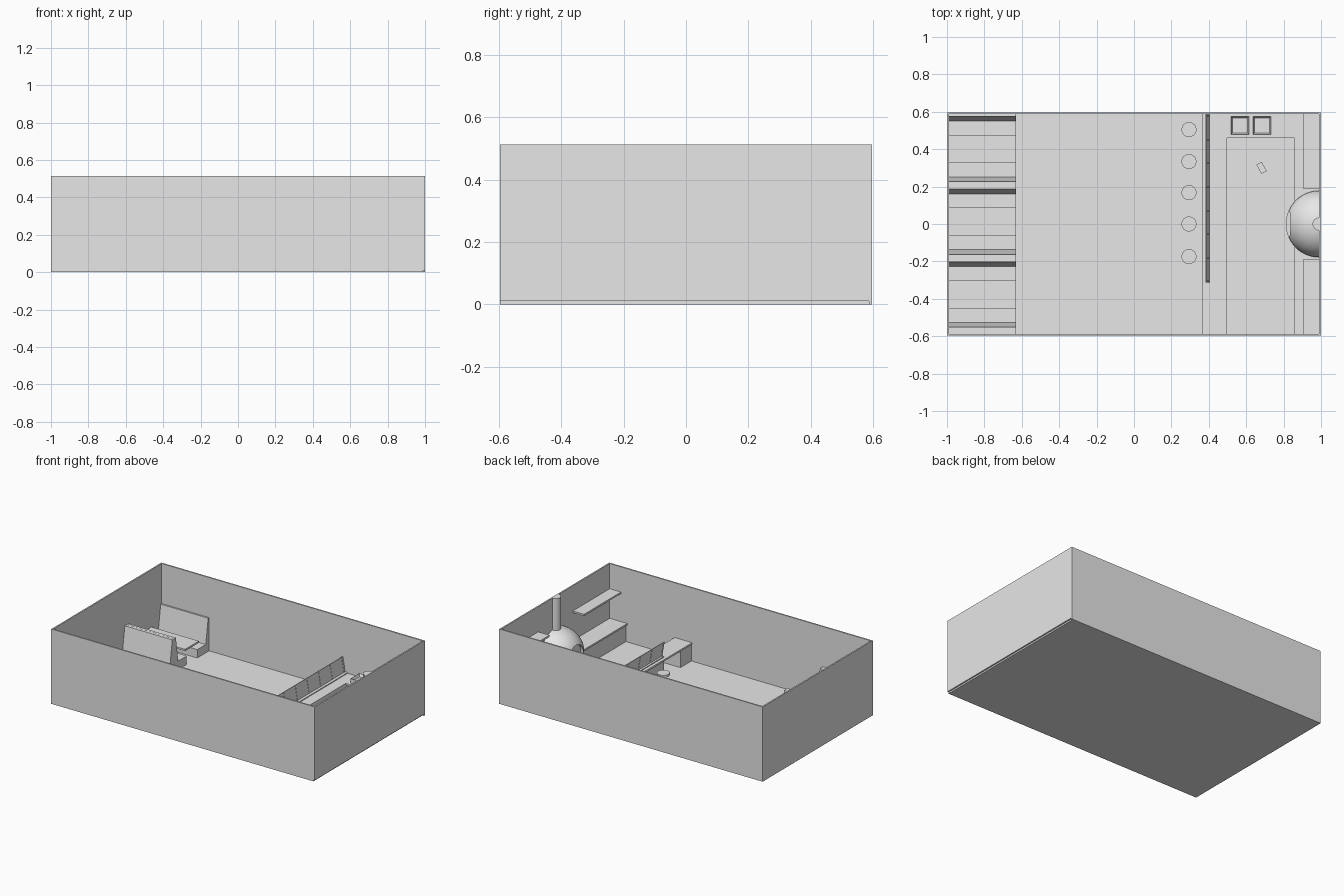
import bpy, bmesh, math
from mathutils import Vector

if "Cube" in bpy.data.objects:
    bpy.data.objects.remove(bpy.data.objects["Cube"])

grey = bpy.data.materials.new("plain_grey")
grey.diffuse_color = (0.8, 0.8, 0.8, 1)
grey.use_nodes = True
grey.node_tree.nodes["Principled BSDF"].inputs["Base Color"].default_value = grey.diffuse_color


def finish(name, bm):
    bmesh.ops.recalc_face_normals(bm, faces=bm.faces)
    me = bpy.data.meshes.new(name)
    bm.to_mesh(me)
    bm.free()
    me.materials.append(grey)
    ob = bpy.data.objects.new(name, me)
    bpy.context.collection.objects.link(ob)
    return ob


def box(name, x0, x1, y0, y1, z0, z1):
    bm = bmesh.new()
    bmesh.ops.create_cube(bm, size=1)
    for v in bm.verts:
        v.co = Vector((x0 if v.co.x < 0 else x1, y0 if v.co.y < 0 else y1,
                       z0 if v.co.z < 0 else z1))
    return finish(name, bm)


def prism(name, pts, offset):
    """Extrude a closed 3D outline along an offset vector."""
    bm = bmesh.new()
    face = bm.faces.new([bm.verts.new(p) for p in pts])
    res = bmesh.ops.extrude_face_region(bm, geom=[face])
    verts = [g for g in res["geom"] if isinstance(g, bmesh.types.BMVert)]
    bmesh.ops.translate(bm, verts=verts, vec=offset)
    return finish(name, bm)


def smooth(ob):
    bpy.ops.object.select_all(action='DESELECT')
    ob.select_set(True)
    bpy.context.view_layer.objects.active = ob
    bpy.ops.object.shade_smooth_by_angle(angle=math.radians(35))


def cylinder(name, x, y, r, z0, z1, seg=32):
    bm = bmesh.new()
    bmesh.ops.create_cone(bm, cap_ends=True, segments=seg, radius1=r, radius2=r, depth=z1 - z0)
    bmesh.ops.translate(bm, verts=bm.verts, vec=(x, y, (z0 + z1) / 2))
    ob = finish(name, bm)
    smooth(ob)
    return ob


# Room shell: floor and four thin walls, open at the top
T, YO, YI, XI, TOP = 0.01, 0.597, 0.587, 0.99, 0.513
box("floor", -1, XI, -YO, YI, 0, T)
box("left_wall", -1, -XI, -YI, YI, T, TOP)
box("right_wall", XI, 1, -YO, YI, T, TOP)
box("front_wall", -1, XI, -YO, -YI, T, TOP)
box("back_wall", -1, 1, YI, YO, 0, TOP)

# Three booths: two facing benches with sloped backs and a wall table
BX0, BX1 = -0.99, -0.63
SEAT, BACK = 0.068, 0.238
for i in range(3):
    c = 0.401 - 0.389 * i
    for side, label in ((1, "rear"), (-1, "front")):
        outer = 0.194
        if i == 0 and side == 1:
            outer = YI - c
        if i == 2 and side == -1:
            outer = YI + c
        profile = [(0.057, T), (0.057, SEAT), (0.149, SEAT), (0.175, BACK),
                   (outer, BACK), (outer, T)]
        prism(f"booth_bench_{label}_{i + 1}",
              [(BX0, c + side * d, z) for d, z in profile], (BX1 - BX0, 0, 0))
    box(f"booth_table_{i + 1}", BX0, BX1, c - 0.075, c + 0.075, 0.108, 0.12)

# Bar counter with a lift-up flap near the front wall
CT = 0.137
box("bar_base", 0.385, 0.497, -0.313, YI, T, CT - 0.012)
box("bar_top", 0.364, 0.497, -0.313, YI, CT - 0.012, CT)
box("bar_flap", 0.364, 0.497, -0.468, -0.313, CT - 0.012, CT)
box("bar_end_base", 0.37, 0.497, -YI, -0.468, T, CT - 0.012)
box("bar_end_top", 0.364, 0.497, -YI, -0.468, CT - 0.012, CT)

# Leaning guard on the bar, with narrow dividers on both faces
GT = 0.243


def guard(name, y0, y1, grow):
    prism(name, [(0.400 - grow, y0, CT), (0.404 + grow, y0, CT),
                 (0.386 + grow, y0, GT), (0.382 - grow, y0, GT)], (0, y1 - y0, 0))


guard("bar_guard", -0.313, YI, 0)
for k in range(8):
    y = -0.31 + k * 0.126
    guard(f"guard_divider_{k + 1}", y, y + 0.008, 0.002)
box("guard_foot", 0.385, 0.422, -0.313, YI, CT, CT + 0.006)

# Row of round bar stools
for k, y in enumerate((0.505, 0.334, 0.168, 0.0, -0.174)):
    cylinder(f"stool_seat_{k + 1}", 0.294, y, 0.04, 0.092, 0.108)
    cylinder(f"stool_leg_{k + 1}", 0.294, y, 0.009, T, 0.092, 16)
    cylinder(f"stool_foot_{k + 1}", 0.294, y, 0.028, T, 0.016, 24)

# Kitchen counters along the back and right walls
box("back_counter_base", 0.497, XI, 0.47, YI, T, CT - 0.012)
box("back_counter_top", 0.497, XI, 0.46, YI, CT - 0.012, CT)
box("right_counter_base", 0.867, XI, -YI, 0.47, T, CT - 0.012)
box("right_counter_top", 0.857, XI, -YI, 0.46, CT - 0.012, CT)

# Wall shelves either side of the oven
for label, y0, y1 in (("front", -YI, -0.188), ("rear", 0.188, YI)):
    box(f"wall_shelf_{label}", 0.905, XI, y0, y1, 0.328, 0.34)

# Two open trays on the back counter
for k, x in enumerate((0.567, 0.684)):
    bm = bmesh.new()
    bmesh.ops.create_cube(bm, size=1)
    for v in bm.verts:
        v.co = Vector((x + v.co.x * 0.095, 0.527 + v.co.y * 0.095,
                       CT if v.co.z < 0 else 0.168))
    bm.normal_update()
    lid = [f for f in bm.faces if f.normal.z > 0.9]
    bmesh.ops.inset_region(bm, faces=lid, thickness=0.011)
    bmesh.ops.translate(bm, verts=lid[0].verts, vec=(0, 0, -0.02))
    finish(f"counter_tray_{k + 1}", bm)

# Small loose box on the kitchen floor
crate = box("small_box", -0.016, 0.016, -0.028, 0.028, 0, 0.03)
crate.location = (0.682, 0.3, T)
crate.rotation_euler.z = math.radians(29)

# Domed oven: half cylinder base, half dome with an arched mouth, and flue
R, DH = 0.178, 0.16
arc = [(XI - R * math.sin(math.pi * k / 24), R * math.cos(math.pi * k / 24), T)
       for k in range(25)]
smooth(prism("oven_base", arc, (0, 0, CT - T)))

bm = bmesh.new()
bmesh.ops.create_uvsphere(bm, u_segments=48, v_segments=24, radius=1)
for normal in ((0, 0, -1), (1, 0, 0)):
    cut = bmesh.ops.bisect_plane(bm, geom=bm.verts[:] + bm.edges[:] + bm.faces[:], dist=1e-5,
                                 plane_co=(0, 0, 0), plane_no=normal, clear_outer=True)
    edges = [e for e in cut["geom_cut"] if isinstance(e, bmesh.types.BMEdge)]
    bmesh.ops.holes_fill(bm, edges=[e for e in bm.edges if e.is_boundary])
for v in bm.verts:
    v.co = Vector((XI + v.co.x * R, v.co.y * R, CT + v.co.z * DH))
dome = finish("oven_dome", bm)

mouth = [(0.75, -0.07, CT - 0.02), (0.75, 0.07, CT - 0.02)]
mouth += [(0.75, 0.07 * math.cos(math.pi * k / 12), CT + 0.02 + 0.06 * math.sin(math.pi * k / 12))
          for k in range(13)]
cutter = prism("oven_mouth_cutter", mouth, (0.1, 0, 0))
cutter.hide_render = True
mod = dome.modifiers.new("mouth", 'BOOLEAN')
mod.operation = 'DIFFERENCE'
mod.solver = 'EXACT'
mod.object = cutter
bpy.context.view_layer.objects.active = dome
dome.select_set(True)
bpy.ops.object.modifier_apply(modifier="mouth")
bpy.data.objects.remove(cutter, do_unlink=True)
smooth(dome)

flue = [(XI - 0.035 * math.sin(math.pi * k / 16), 0.035 * math.cos(math.pi * k / 16), CT + 0.1)
        for k in range(17)]
smooth(prism("oven_flue", flue, (0, 0, TOP - CT - 0.1)))
